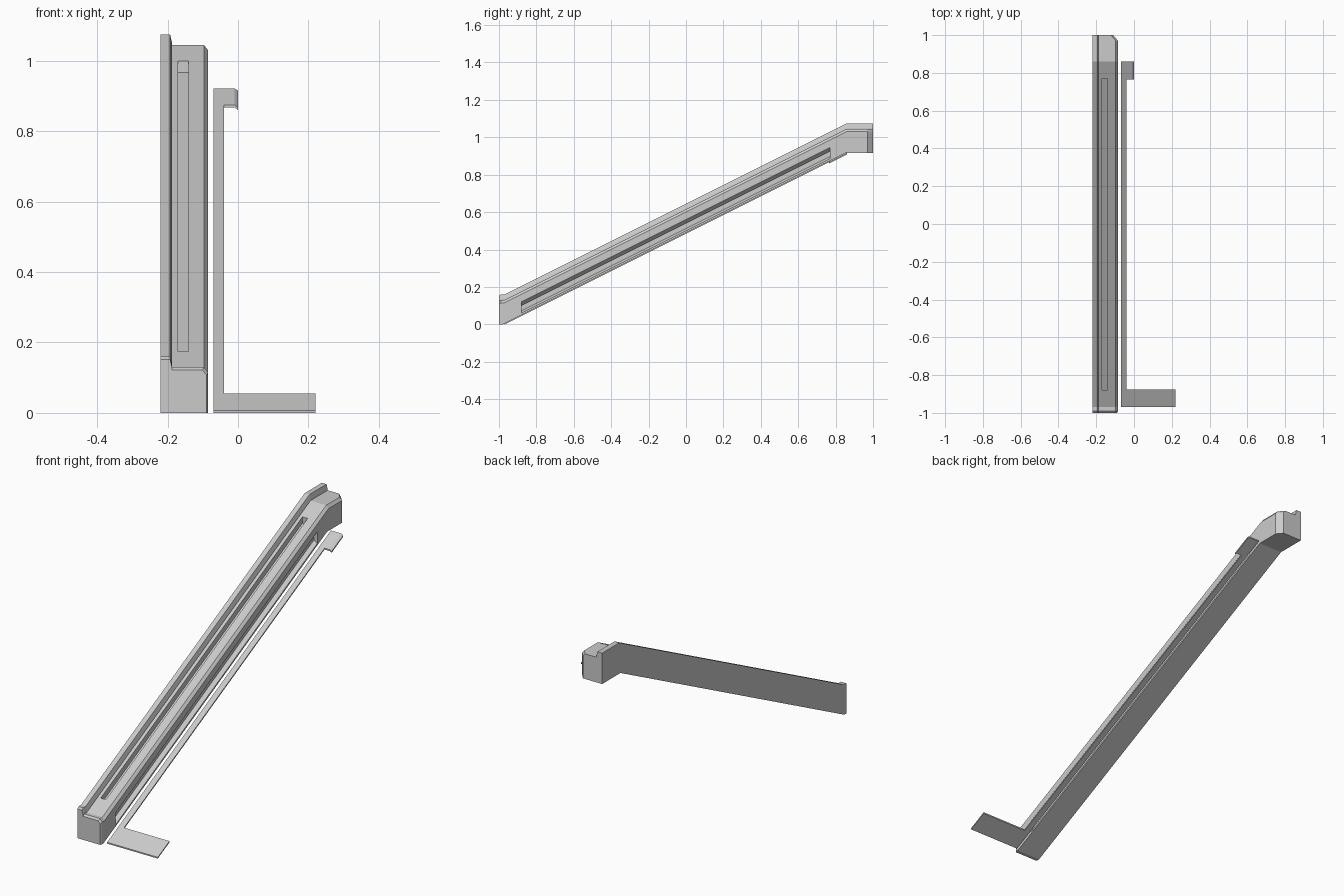
import bpy, bmesh

if "Cube" in bpy.data.objects:
    bpy.data.objects.remove(bpy.data.objects["Cube"])


def clamp(v, lo, hi):
    return max(lo, min(hi, v))


def z_bottom(y):
    return clamp((y + 0.98) / 2, 0, 0.915)


def z_top(y):
    return clamp(0.16 + (y + 0.97) / 2, 0.16, 1.075)


def make_object(name, bm):
    bmesh.ops.recalc_face_normals(bm, faces=bm.faces)
    mesh = bpy.data.meshes.new(name)
    bm.to_mesh(mesh)
    bm.free()
    obj = bpy.data.objects.new(name, mesh)
    bpy.context.collection.objects.link(obj)
    return obj


def loft(name, rings):
    bm = bmesh.new()
    loops = [[bm.verts.new(p) for p in ring] for ring in rings]
    n = len(loops[0])
    for a, b in zip(loops, loops[1:]):
        for i in range(n):
            j = (i + 1) % n
            bm.faces.new((a[i], a[j], b[j], b[i]))
    bm.faces.new(loops[0])
    bm.faces.new(loops[-1])
    return make_object(name, bm)


def cut(target, cutter):
    cutter.hide_render = True
    mod = target.modifiers.new("cut", 'BOOLEAN')
    mod.operation = 'DIFFERENCE'
    mod.solver = 'EXACT'
    mod.object = cutter
    bpy.context.view_layer.objects.active = target
    bpy.ops.object.modifier_apply(modifier=mod.name)
    bpy.data.objects.remove(cutter, do_unlink=True)


# Sloping rail with a raised left wall and chamfered right edge
# Each station: y, right side x, drop of the top edge
stations = [(-1.0, -0.089, 0.008), (-0.99, -0.085, 0), (-0.98, -0.085, 0),
            (-0.97, -0.085, 0), (0.86, -0.085, 0), (0.97, -0.085, 0),
            (1.0, -0.11, 0)]
stations.insert(4, (0.85, -0.085, 0))
rings = []
for y, xr, drop in stations:
    b, t = z_bottom(y), z_top(y) - drop
    rings.append([(x, y, z) for x, z in (
        (-0.22, b), (xr, b), (xr, t - 0.045), (xr - 0.012, t - 0.03),
        (-0.187, t - 0.03), (-0.187, t - 0.025), (-0.193, t), (-0.22, t))])
rail = loft("handrail", rings)

# Shallow slot in the top face
slot = [[(x, y, z_top(y) + dz) for x, dz in (
    (-0.17, -0.063), (-0.14, -0.063), (-0.14, 0.02), (-0.17, 0.02))]
    for y in (-0.88, 0.77)]
cut(rail, loft("slot_cutter", slot))

# Groove along the right side
groove = [[(x, y, z_bottom(y) + dz) for x, dz in (
    (-0.07, 0.075), (-0.085, 0.07), (-0.105, 0.05), (-0.105, 0.022),
    (-0.085, 0.01), (-0.07, 0.008))] for y in (-0.88, 0.77)]
cut(rail, loft("groove_cutter", groove))

# Thin sloping strip with a wide lower tab and a short upper tab
outline = [(-0.07, -0.97), (0.22, -0.97), (0.22, -0.875), (-0.04, -0.875),
           (-0.04, 0.765), (-0.01, 0.765), (-0.01, 0.86), (-0.07, 0.86)]
bm = bmesh.new()
verts = [bm.verts.new((x, y, (y + 0.98) / 2 + 0.002)) for x, y in outline]
faces = [bm.faces.new(verts)]
# turned-down edge of the upper tab
lip = [bm.verts.new((0, y, (y + 0.98) / 2 - 0.005)) for y in (0.765, 0.86)]
faces.append(bm.faces.new((verts[5], lip[0], lip[1], verts[6])))
result = bmesh.ops.extrude_face_region(bm, geom=faces, use_keep_orig=True)
moved = [g for g in result["geom"] if isinstance(g, bmesh.types.BMVert)]
bmesh.ops.translate(bm, verts=moved, vec=(0, 0, -0.007))
make_object("side_strip", bm)
